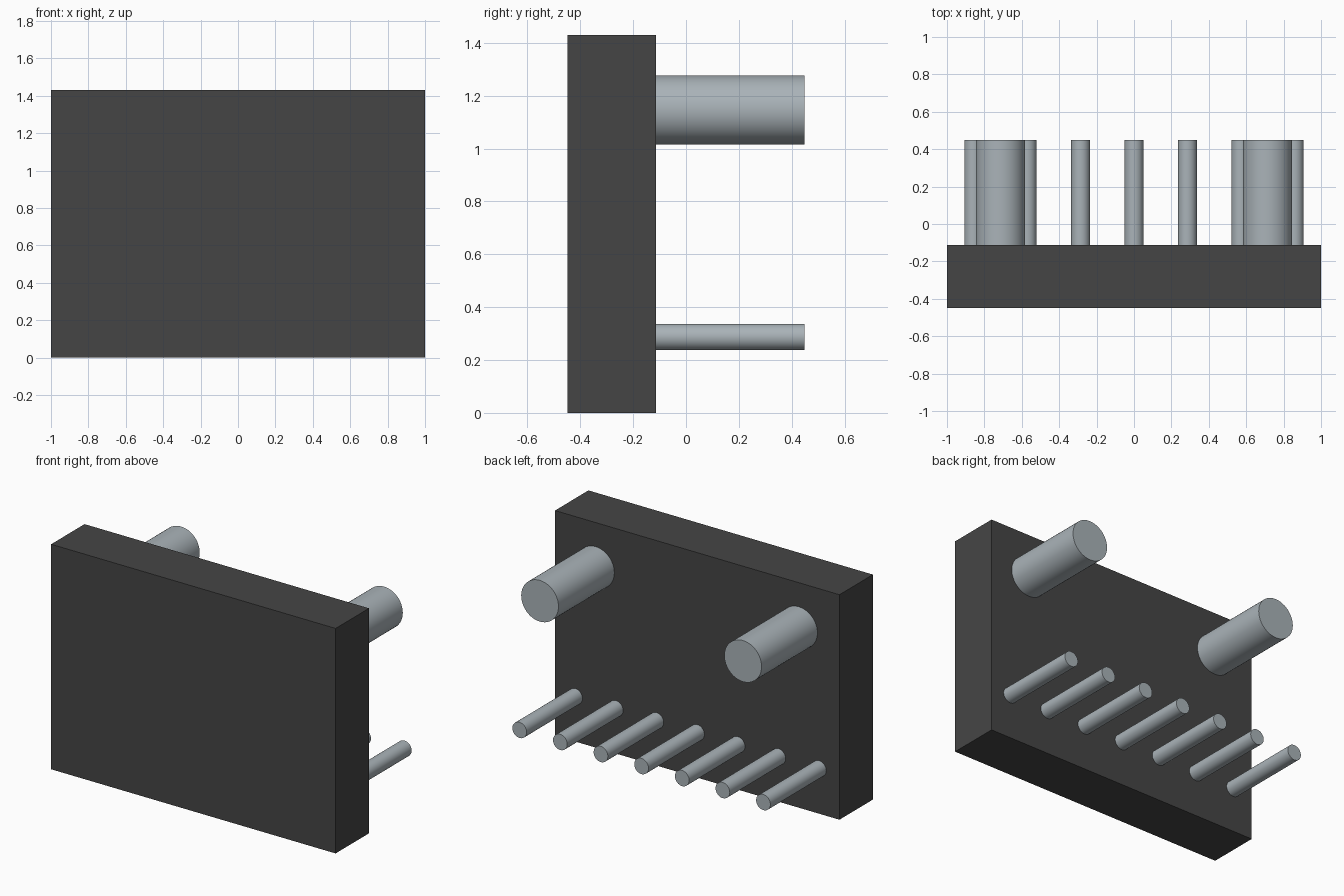
import bpy
import math

# Remove the default cube
cube = bpy.data.objects.get("Cube")
if cube:
    bpy.data.objects.remove(cube, do_unlink=True)

FRONT, BODY_BACK, BACK = -0.448, -0.113, 0.448
HEIGHT = 1.43


def material(name, rgb):
    mat = bpy.data.materials.new(name)
    mat.use_nodes = True
    colour = (*rgb, 1.0)
    mat.diffuse_color = colour
    mat.node_tree.nodes["Principled BSDF"].inputs["Base Color"].default_value = colour
    return mat


dark_grey = material("dark grey", (0.06, 0.06, 0.06))
steel = material("light steel", (0.40, 0.45, 0.48))


def pin(name, x, z, radius):
    """Round pin standing out of the back of the body."""
    bpy.ops.mesh.primitive_cylinder_add(
        vertices=48, radius=radius, depth=BACK - BODY_BACK,
        location=(x, (BACK + BODY_BACK) / 2, z), rotation=(math.pi / 2, 0, 0))
    obj = bpy.context.object
    obj.name = name
    obj.data.materials.append(steel)
    bpy.ops.object.shade_smooth_by_angle(angle=math.radians(30))


# Rectangular body
bpy.ops.mesh.primitive_cube_add(
    size=1, location=(0, (FRONT + BODY_BACK) / 2, HEIGHT / 2))
body = bpy.context.object
body.name = "body"
body.scale = (2.0, BODY_BACK - FRONT, HEIGHT)
bpy.ops.object.transform_apply(location=False, rotation=False, scale=True)
body.data.materials.append(dark_grey)

# Two thick mounting pegs near the top
for side, x in (("left", 0.714), ("right", -0.714)):
    pin(f"{side}_mounting_peg", x, 1.146, 0.131)

# Row of seven thin contact pins near the bottom
for i in range(7):
    pin(f"contact_pin_{i + 1}", (i - 3) * 0.2857, 0.287, 0.05)
